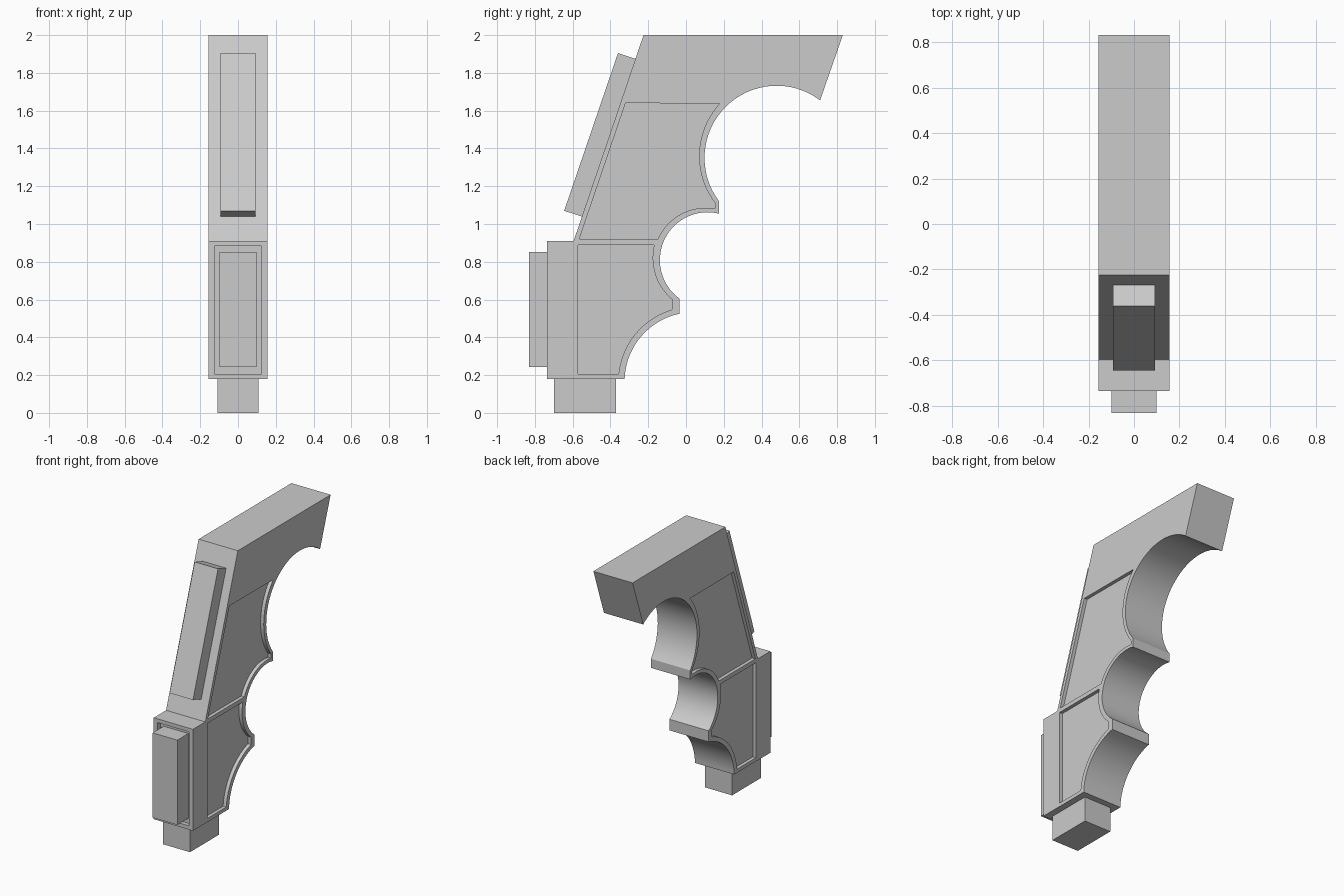
import bpy, bmesh
from math import atan2, cos, sin, hypot, tau, radians

if "Cube" in bpy.data.objects:
    bpy.data.objects.remove(bpy.data.objects["Cube"])


def arc(c, p, q, n=20):
    """Counter-clockwise arc about c from p to q, in the y-z plane."""
    a, b = [atan2(k[1] - c[1], k[0] - c[0]) % tau for k in (p, q)]
    r, s = [hypot(k[0] - c[0], k[1] - c[1]) for k in (p, q)]
    pts = []
    for i in range(n + 1):
        t = i / n
        ang, rad = a + (b - a) * t, r + (s - r) * t
        pts.append((c[0] + rad * cos(ang), c[1] + rad * sin(ang)))
    return pts


def prism(name, profile, x0, x1):
    """Extrude a y-z profile from x0 to x1."""
    bm = bmesh.new()
    face = bm.faces.new([bm.verts.new((x0, y, z)) for y, z in profile])
    ext = bmesh.ops.extrude_face_region(bm, geom=[face])
    verts = [v for v in ext["geom"] if isinstance(v, bmesh.types.BMVert)]
    bmesh.ops.translate(bm, vec=(x1 - x0, 0, 0), verts=verts)
    bmesh.ops.recalc_face_normals(bm, faces=bm.faces)
    me = bpy.data.meshes.new(name)
    bm.to_mesh(me)
    bm.free()
    ob = bpy.data.objects.new(name, me)
    bpy.context.collection.objects.link(ob)
    return ob


def rect(y0, y1, z0, z1):
    return [(y0, z0), (y1, z0), (y1, z1), (y0, z1)]


def carve(target, cutter):
    """Subtract the cutter from the target and discard it."""
    mod = target.modifiers.new("carve", 'BOOLEAN')
    mod.operation, mod.solver, mod.object = 'DIFFERENCE', 'EXACT', cutter
    bpy.context.view_layer.objects.active = target
    bpy.ops.object.modifier_apply(modifier=mod.name)
    bpy.data.objects.remove(cutter)


W = 0.156          # half width of the grip
DEPTH = 0.025      # depth of the side panels
C1, C2, C3 = (0.48, 1.35), (0.115, 0.81), (0.04, 0.165)  # finger groove centres

# Grip body with three finger grooves
body = prism("grip_body",
             [(-0.225, 2.0), (0.83, 2.0)]
             + arc(C1, (0.71, 1.655), (0.175, 1.12), 32)
             + arc(C2, (0.175, 1.055), (-0.035, 0.605))
             + arc(C3, (-0.035, 0.525), (-0.325, 0.18))
             + [(-0.735, 0.18), (-0.735, 0.91), (-0.595, 0.91)], -W, W)

# Sunken panels on both sides
upper = ([(-0.32, 1.64)] + arc(C1, (0.178, 1.638), (0.153, 1.112))
         + arc(C2, (0.153, 1.082), (-0.15, 0.92)) + [(-0.565, 0.92)])
lower = ([(-0.572, 0.89)] + arc(C2, (-0.168, 0.89), (-0.073, 0.6))
         + arc(C3, (-0.073, 0.547), (-0.357, 0.206)) + [(-0.572, 0.206)])
for panel in (upper, lower):
    for side in (-1, 1):
        carve(body, prism("cutter", panel, side * (W - DEPTH), side * (W + 0.1)))

# Sunken frame on the lower front
carve(body, prism("cutter", rect(-0.9, -0.705, 0.207, 0.883), -0.125, 0.125))

bpy.ops.object.select_all(action='DESELECT')
body.select_set(True)
bpy.context.view_layer.objects.active = body
bpy.ops.object.shade_smooth_by_angle(angle=radians(30))

# Front pads and bottom plug
prism("lower_front_pad", rect(-0.83, -0.70, 0.243, 0.853), -0.098, 0.098)
prism("upper_front_pad", [(-0.36, 1.905), (-0.645, 1.07), (-0.54, 1.036), (-0.257, 1.871)],
      -0.093, 0.093)
prism("bottom_plug", rect(-0.70, -0.37, 0.0, 0.19), -0.108, 0.108)
